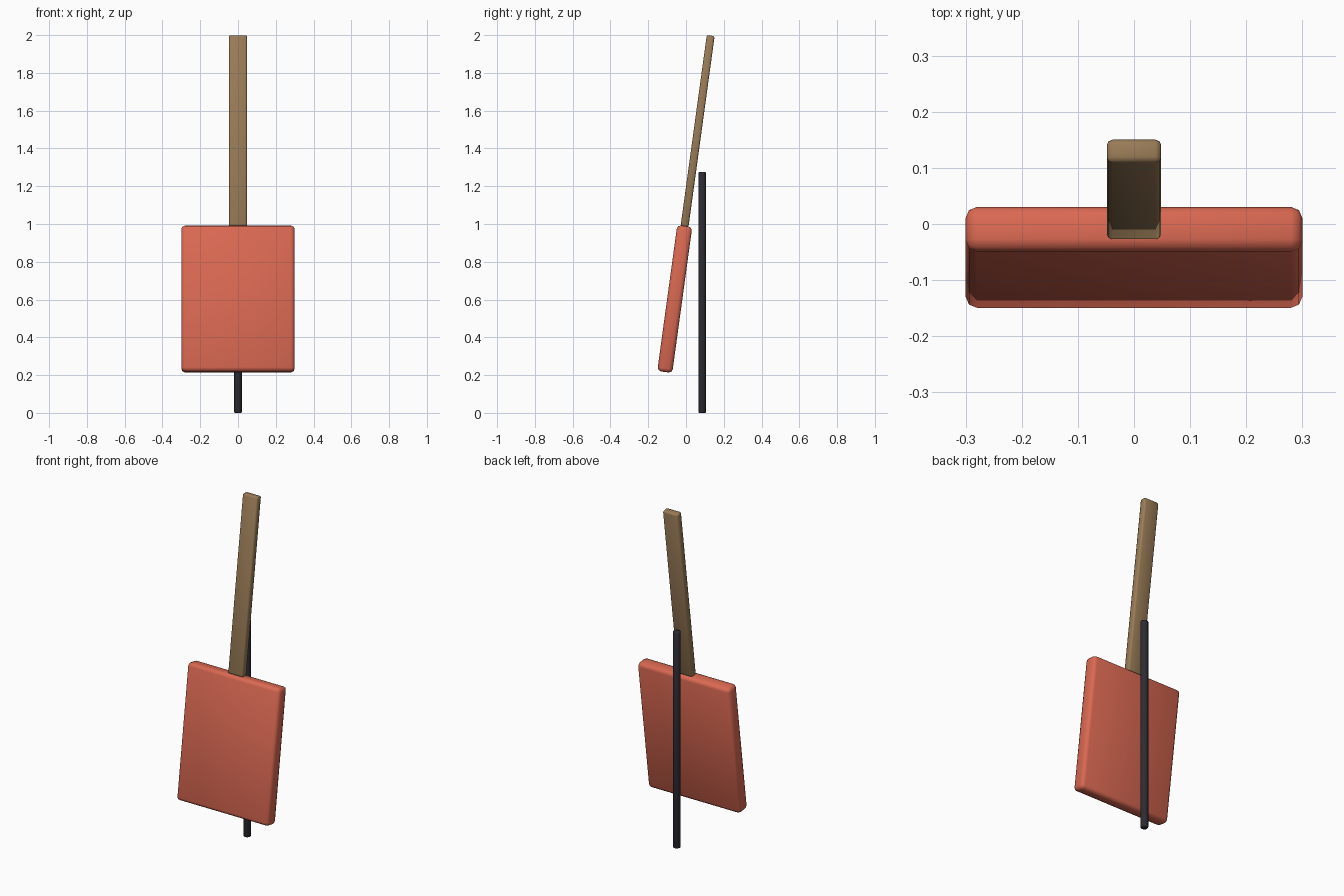
import bpy
import math

cube = bpy.data.objects.get("Cube")
if cube:
    bpy.data.objects.remove(cube, do_unlink=True)

TILT = math.radians(-7.8)


def material(name, rgb):
    mat = bpy.data.materials.new(name)
    mat.use_nodes = True
    mat.diffuse_color = (*rgb, 1)
    mat.node_tree.nodes["Principled BSDF"].inputs["Base Color"].default_value = (*rgb, 1)
    return mat


def finish(name, mat, bevel, segments=2):
    """Name the active object, round its edges and shade it smooth."""
    obj = bpy.context.object
    obj.name = name
    obj.data.materials.append(mat)
    mod = obj.modifiers.new("rounded_edges", "BEVEL")
    mod.width = bevel
    mod.segments = segments
    mod.limit_method = "ANGLE"
    mod.angle_limit = math.radians(40)
    bpy.ops.object.shade_smooth()
    return obj


def slab(name, size, location, mat, bevel):
    """Rounded box leaning backwards."""
    bpy.ops.mesh.primitive_cube_add(size=1, location=location, rotation=(TILT, 0, 0))
    bpy.context.object.scale = size
    bpy.ops.object.transform_apply(location=False, rotation=False, scale=True)
    return finish(name, mat, bevel)


red = material("coral_red", (0.70, 0.14, 0.085))
wood = material("wood_brown", (0.32, 0.20, 0.095))
black = material("dark_metal", (0.025, 0.025, 0.033))

# Leaning body and the neck that continues its line
slab("body", (0.60, 0.08, 0.78), (0, -0.0595, 0.603), red, 0.02)
slab("neck", (0.097, 0.042, 1.02), (0, 0.0615, 1.492), wood, 0.01)

# Upright support rod behind
bpy.ops.mesh.primitive_cylinder_add(vertices=16, radius=0.021, depth=1.275,
                                    location=(0, 0.086, 0.6375))
finish("support_rod", black, 0.006)
